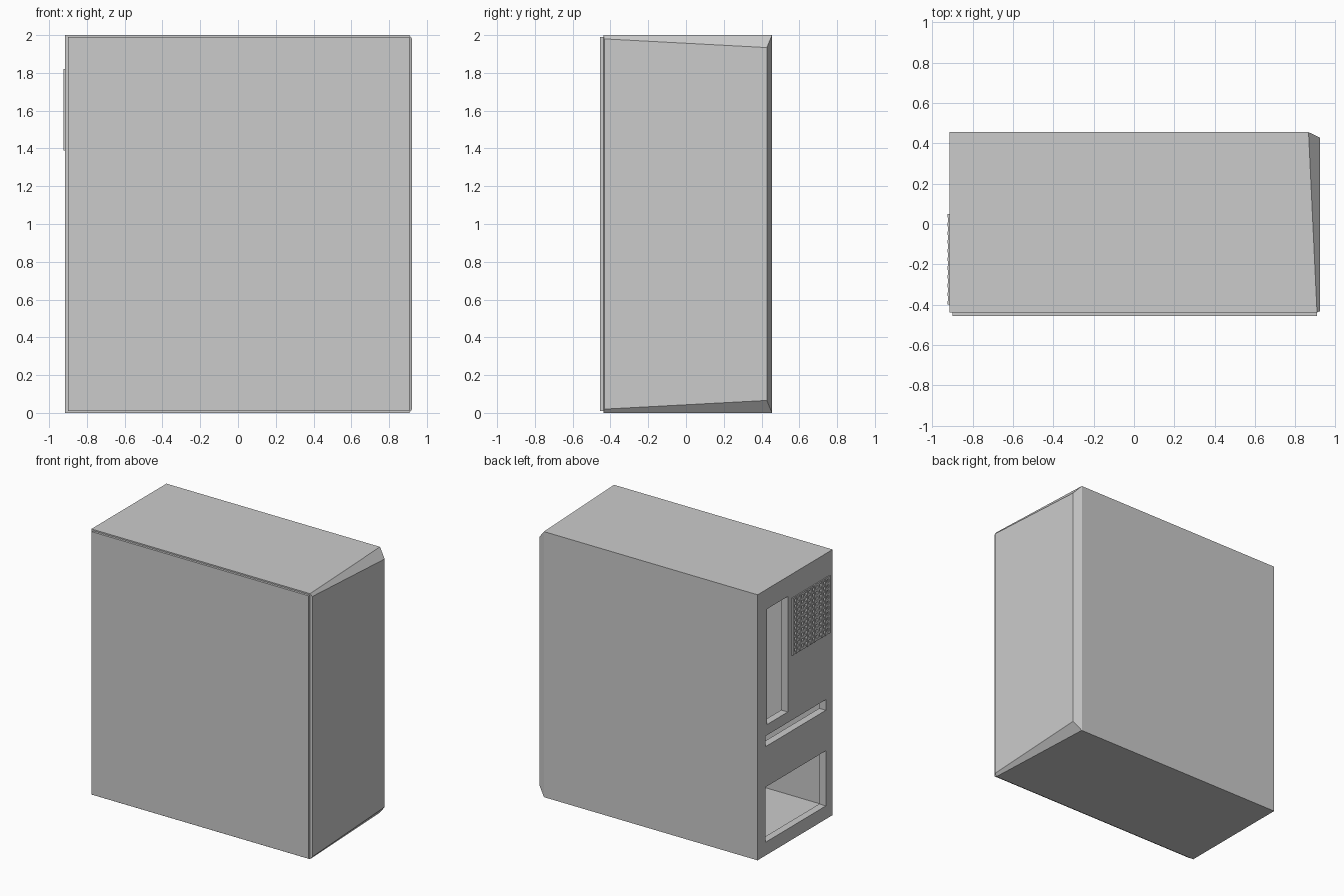
import bpy, bmesh

if "Cube" in bpy.data.objects:
    bpy.data.objects.remove(bpy.data.objects["Cube"])


def make_object(name, bm):
    bmesh.ops.recalc_face_normals(bm, faces=bm.faces)
    mesh = bpy.data.meshes.new(name)
    bm.to_mesh(mesh)
    bm.free()
    obj = bpy.data.objects.new(name, mesh)
    bpy.context.scene.collection.objects.link(obj)
    return obj


def add_box(bm, x, y, z):
    verts = bmesh.ops.create_cube(bm, size=1)["verts"]
    for v in verts:
        for i, (lo, hi) in enumerate((x, y, z)):
            v.co[i] = (lo + hi) / 2 + v.co[i] * (hi - lo)


def box(name, x, y, z):
    bm = bmesh.new()
    add_box(bm, x, y, z)
    return make_object(name, bm)


# Case body: rectangular rings along x, the last one shrunk for the slanted front bevel
# each ring: (x at near side, x at far side, y near, y far, inset near, inset far)
rings = [(-0.915, -0.915, -0.438, 0.455, 0, 0),
         (0.907, 0.865, -0.438, 0.455, 0, 0),
         (0.922, 0.922, -0.432, 0.428, 0.02, 0.066)]
bm = bmesh.new()
loops = []
for xn, xf, yn, yf, dn, df in rings:
    loops.append([bm.verts.new(c) for c in (
        (xn, yn, dn), (xf, yf, df), (xf, yf, 2 - df), (xn, yn, 2 - dn))])
bm.faces.new(loops[0])
bm.faces.new(loops[-1])
for a, b in zip(loops, loops[1:]):
    for i in range(4):
        j = (i + 1) % 4
        bm.faces.new((a[i], a[j], b[j], b[i]))
body = make_object("case_body", bm)

# Hollow interior and rear openings
wall = (-1.0, -0.8)
cutters = [
    box("interior", (-0.86, 0.84), (-0.388, 0.40), (0.085, 1.93)),
    box("port_opening", wall, (0.095, 0.345), (0.98, 1.85)),
    box("card_slot", wall, (-0.357, 0.363), (0.82, 0.90)),
    box("power_supply_opening", wall, (-0.357, 0.363), (0.10, 0.515)),
    box("fan_opening", wall, (-0.38, 0.03), (1.41, 1.80)),
]
for cutter in cutters:
    mod = body.modifiers.new("cut", 'BOOLEAN')
    mod.operation = 'DIFFERENCE'
    mod.solver = 'EXACT'
    mod.object = cutter
    bpy.context.view_layer.objects.active = body
    bpy.ops.object.modifier_apply(modifier=mod.name)
    bpy.data.objects.remove(cutter)

# Removable side panel
box("side_panel", (-0.90, 0.907), (-0.455, -0.438), (0.01, 1.99))

# Fan grille: crossed bars over the fan opening
bm = bmesh.new()
y0, y1, z0, z1 = -0.40, 0.05, 1.39, 1.82
count, half = 11, 0.009
for i in range(count):
    t = i / (count - 1)
    y = y0 + half + t * (y1 - y0 - 2 * half)
    z = z0 + half + t * (z1 - z0 - 2 * half)
    add_box(bm, (-0.925, -0.905), (y - half, y + half), (z0, z1))
    add_box(bm, (-0.922, -0.905), (y0, y1), (z - half, z + half))
make_object("fan_grille", bm)
